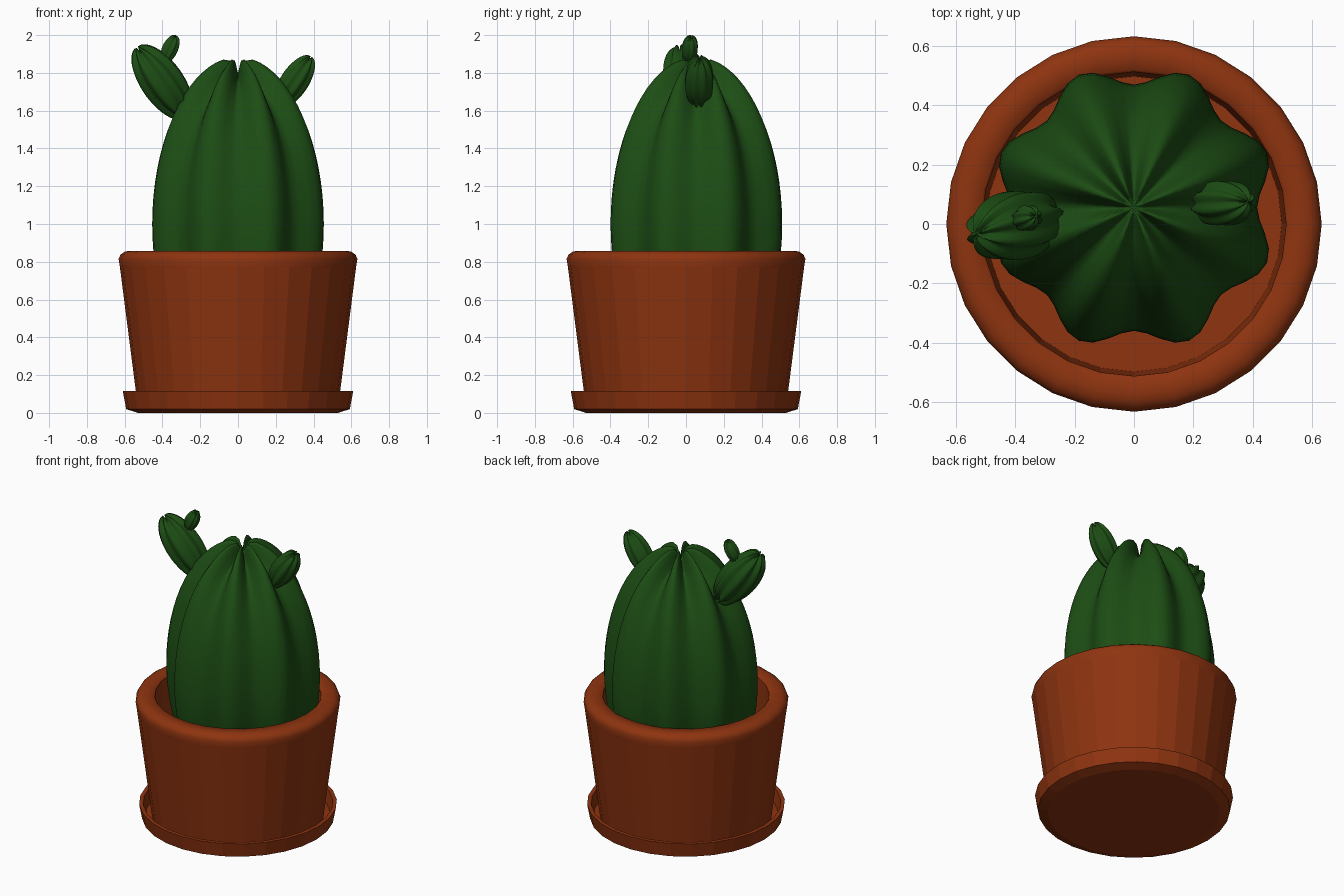
import bpy, bmesh, math
from mathutils import Vector

if "Cube" in bpy.data.objects:
    bpy.data.objects.remove(bpy.data.objects["Cube"])


def material(name, rgb):
    m = bpy.data.materials.new(name)
    m.diffuse_color = (*rgb, 1)
    m.use_nodes = True
    m.node_tree.nodes["Principled BSDF"].inputs["Base Color"].default_value = m.diffuse_color
    return m


GREEN = material("cactus_green", (0.012, 0.075, 0.007))
CLAY = material("terracotta", (0.27, 0.034, 0.005))


def finish(name, bm, mat):
    bmesh.ops.recalc_face_normals(bm, faces=bm.faces)
    mesh = bpy.data.meshes.new(name)
    bm.to_mesh(mesh)
    bm.free()
    mesh.materials.append(mat)
    obj = bpy.data.objects.new(name, mesh)
    bpy.context.collection.objects.link(obj)
    return obj


def lathe(name, profile, sides, mat, smooth=()):
    """Revolve (radius, z) points; both ends are capped; bands in smooth are shaded smooth."""
    bm = bmesh.new()
    rings = []
    for r, z in profile:
        rings.append([bm.verts.new((r * math.sin(2 * math.pi * i / sides),
                                    r * math.cos(2 * math.pi * i / sides), z))
                      for i in range(sides)])
    for k in range(len(rings) - 1):
        a, b = rings[k], rings[k + 1]
        for i in range(sides):
            j = (i + 1) % sides
            f = bm.faces.new((a[i], a[j], b[j], b[i]))
            f.smooth = k in smooth
    bm.faces.new(rings[0])
    bm.faces.new(rings[-1])
    return finish(name, bm, mat)


def ribbed_body(name, centre, axis, radius, half_length, segments=64, rings=36, ribs=8):
    """Ellipsoid with rounded ribs, sunken poles, long axis along axis."""
    bm = bmesh.new()
    bmesh.ops.create_uvsphere(bm, u_segments=segments, v_segments=rings, radius=1)
    turn = Vector((0, 0, 1)).rotation_difference(Vector(axis).normalized())
    for v in bm.verts:
        r = math.hypot(v.co.x, v.co.y)
        angle = math.atan2(v.co.y, v.co.x)
        groove = 0.5 + 0.5 * math.cos(ribs * angle)
        if r < 0.001:
            groove = 0.7
        p = v.co * (1 - 0.145 * groove * (1 - 0.5 * math.exp(-(r / 0.1) ** 2)))
        p.z *= 1 - 0.05 * math.exp(-(r / 0.09) ** 2)
        p = Vector((p.x * radius, p.y * radius, p.z * half_length))
        v.co = turn @ p + Vector(centre)
    for f in bm.faces:
        f.smooth = True
    return finish(name, bm, GREEN)


# Saucer: shallow dish with a thin wall
lathe("saucer", [(0.53, 0), (0.592, 0.02), (0.61, 0.115), (0.585, 0.115), (0.57, 0.03)], 28, CLAY)

# Pot: tapered outside, rounded rim, open straight inside
lathe("pot", [(0.53, 0.03), (0.625, 0.77), (0.632, 0.815), (0.622, 0.838), (0.60, 0.853),
              (0.575, 0.858), (0.52, 0.856), (0.512, 0.845), (0.497, 0.12)],
      28, CLAY, smooth=(1, 2, 3, 4, 5, 6))

# Cactus body and its three offshoots
ribbed_body("cactus_body", (0, 0.055, 1.0), (0, 0, 1), 0.485, 0.885)
ribbed_body("left_arm", (-0.40, -0.005, 1.75), (-0.58, -0.13, 0.80), 0.12, 0.235, 48, 24)
ribbed_body("left_bud", (-0.36, 0.02, 1.927), (0.42, 0.10, 0.90), 0.045, 0.08, 48, 20)
ribbed_body("right_arm", (0.30, 0.07, 1.755), (0.55, 0.02, 0.83), 0.08, 0.16, 48, 24)
